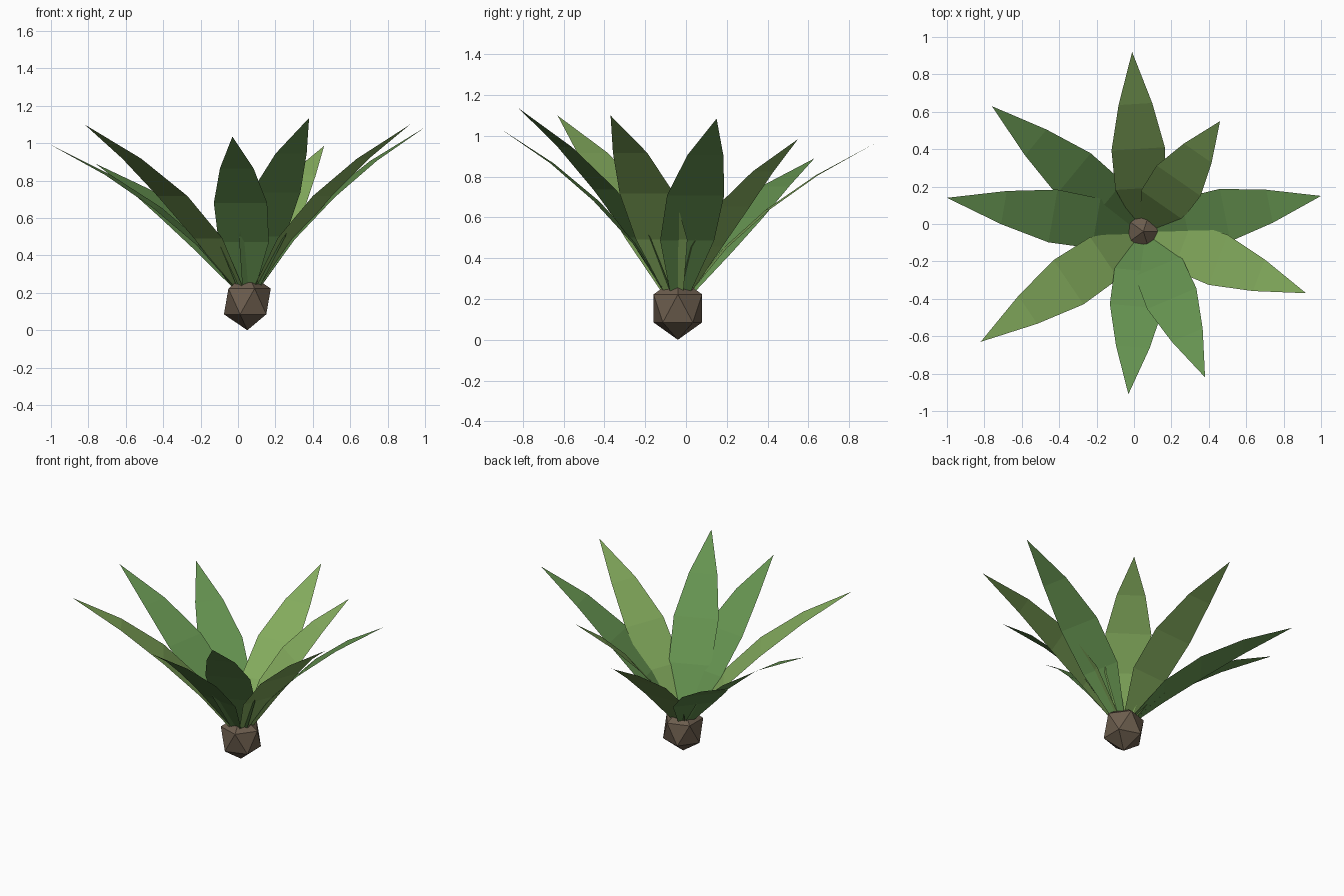
import bpy, bmesh
from mathutils import Vector

if "Cube" in bpy.data.objects:
    bpy.data.objects.remove(bpy.data.objects["Cube"])

CENTRE = Vector((0.05, -0.04, 0))


def material(name, rgb):
    m = bpy.data.materials.new(name)
    m.diffuse_color = (*rgb, 1)
    m.use_nodes = True
    m.node_tree.nodes["Principled BSDF"].inputs["Base Color"].default_value = m.diffuse_color
    return m


green = material("leaf_green", (0.13, 0.29, 0.08))
light = material("leaf_light", (0.23, 0.41, 0.11))
brown = material("bulb_brown", (0.15, 0.11, 0.075))

# Bulb: a slightly stretched icosahedron
bpy.ops.mesh.primitive_ico_sphere_add(subdivisions=1, radius=0.14,
                                      location=(CENTRE.x, CENTRE.y, 0.154))
bulb = bpy.context.object
bulb.name = "bulb"
bulb.scale.z = 1.1
bulb.data.materials.append(brown)

# Leaf stations: fraction of reach, fraction of rise, half width
STATIONS = [(0.06, 0.0, 0.05), (0.24, 0.30, 0.135),
            (0.46, 0.56, 0.143), (0.71, 0.79, 0.09)]
BASE_Z = 0.23


def leaf(name, tip, mat):
    tip = Vector(tip)
    out = Vector((tip.x, tip.y, 0)) - CENTRE
    side = Vector((-out.y, out.x, 0)).normalized()
    bm = bmesh.new()
    rows = []
    for r, h, w in STATIONS:
        p = CENTRE + out * r
        p.z = BASE_Z + (tip.z - BASE_Z) * h
        rows.append((bm.verts.new(p + side * w), bm.verts.new(p - side * w)))
    for (a, b), (c, d) in zip(rows, rows[1:]):
        bm.faces.new((a, c, d, b))
    end = bm.verts.new(tip)
    bm.faces.new((rows[-1][0], end, rows[-1][1]))
    bm.normal_update()
    for f in bm.faces:
        if f.normal.z < 0:
            f.normal_flip()
    mesh = bpy.data.meshes.new(name)
    bm.to_mesh(mesh)
    bm.free()
    mesh.materials.append(mat)
    bpy.context.collection.objects.link(bpy.data.objects.new(name, mesh))


# Rosette of nine leaves, each given by its tip
TIPS = [
    ((-0.01, 0.92, 0.96), light), ((-0.76, 0.63, 0.89), green),
    ((-1.0, 0.14, 0.99), green), ((-0.82, -0.63, 1.10), light),
    ((-0.03, -0.91, 1.035), green), ((0.38, -0.82, 1.135), green),
    ((0.92, -0.37, 1.10), light), ((1.0, 0.15, 1.085), green),
    ((0.46, 0.55, 0.985), light),
]
for i, (tip, mat) in enumerate(TIPS, 1):
    leaf(f"leaf_{i}", tip, mat)
